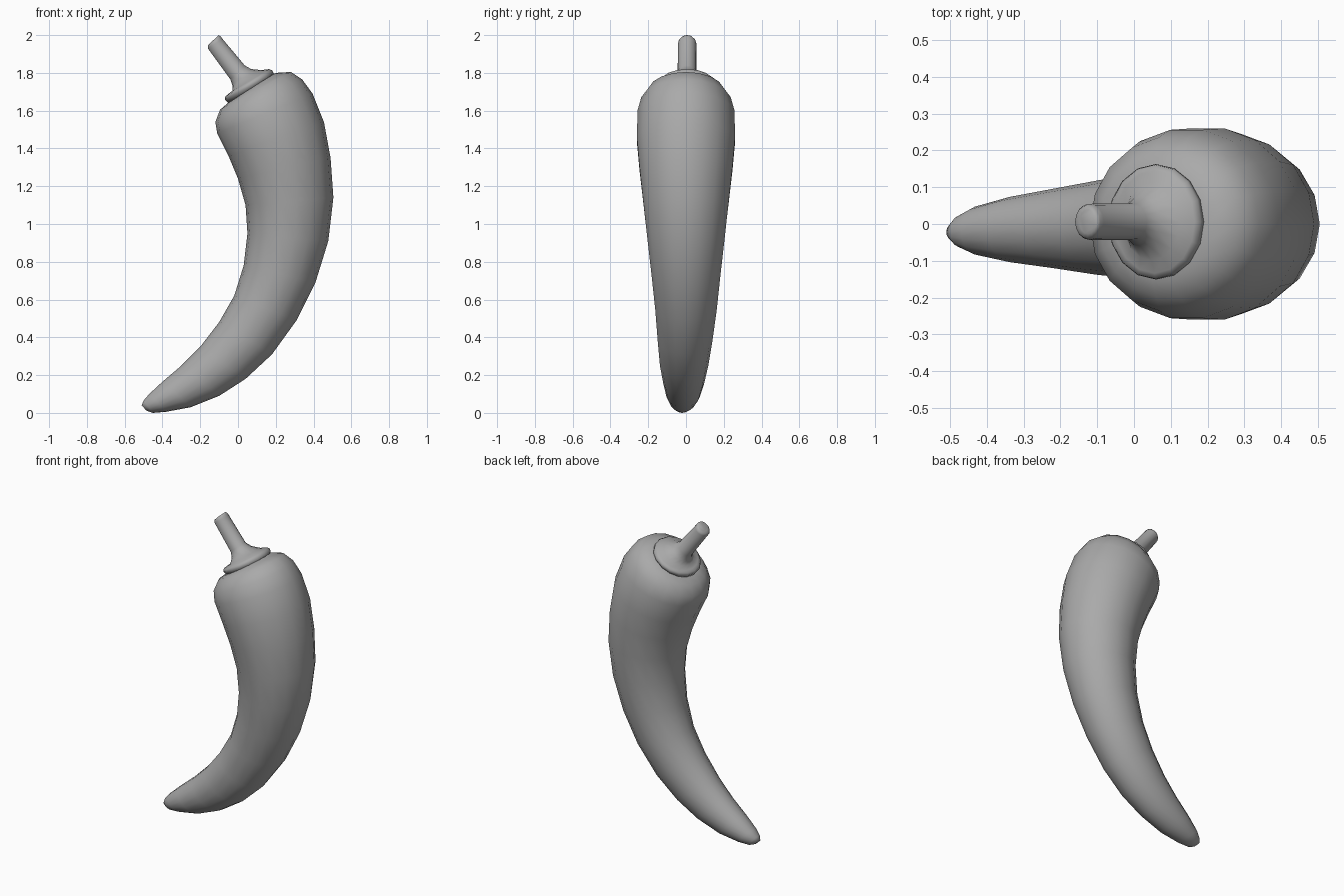
import bpy, bmesh, math
from mathutils import Vector

# Darker grey shared by both parts
grey = bpy.data.materials.new("dark_grey")
grey.diffuse_color = (0.4, 0.4, 0.4, 1)


def sweep(name, stations, sides, angle):
    """Skin elliptical rings; station = left x,z, right x,z, half depth, y centre."""
    bm = bmesh.new()
    rings = []
    for lx, lz, rx, rz, depth, y in stations:
        mid = Vector(((lx + rx) / 2, y, (lz + rz) / 2))
        half = Vector(((rx - lx) / 2, 0, (rz - lz) / 2))
        ring = []
        for i in range(sides):
            t = 2 * math.pi * i / sides
            ring.append(bm.verts.new(mid + half * math.cos(t) + Vector((0, depth * math.sin(t), 0))))
        rings.append(ring)
    for a, b in zip(rings, rings[1:]):
        for i in range(sides):
            j = (i + 1) % sides
            bm.faces.new((a[i], a[j], b[j], b[i]))
    bm.faces.new(rings[0])
    bm.faces.new(rings[-1])
    bmesh.ops.recalc_face_normals(bm, faces=bm.faces[:])
    mesh = bpy.data.meshes.new(name)
    bm.to_mesh(mesh)
    bm.free()
    mesh.materials.append(grey)
    ob = bpy.data.objects.new(name, mesh)
    bpy.context.collection.objects.link(ob)
    bpy.ops.object.select_all(action='DESELECT')
    ob.select_set(True)
    bpy.context.view_layer.objects.active = ob
    bpy.ops.object.shade_smooth_by_angle(angle=math.radians(angle))
    return ob


# Curved, tapering pepper body from shoulder to tip
sweep("pepper_body", [
    (0.00, 1.68, 0.14, 1.77, 0.09, 0),
    (-0.06, 1.635, 0.20, 1.80, 0.15, 0),
    (-0.095, 1.605, 0.28, 1.805, 0.20, 0),
    (-0.12, 1.54, 0.34, 1.765, 0.24, 0),
    (-0.11, 1.48, 0.395, 1.69, 0.26, 0),
    (-0.05, 1.36, 0.455, 1.54, 0.264, 0),
    (0.00, 1.24, 0.49, 1.35, 0.25, 0),
    (0.04, 1.10, 0.505, 1.14, 0.23, 0),
    (0.05, 0.95, 0.478, 0.91, 0.208, 0),
    (0.03, 0.78, 0.41, 0.69, 0.185, 0),
    (-0.02, 0.62, 0.31, 0.49, 0.165, 0),
    (-0.10, 0.48, 0.18, 0.31, 0.147, -0.005),
    (-0.20, 0.35, 0.04, 0.18, 0.13, -0.01),
    (-0.30, 0.25, -0.10, 0.09, 0.11, -0.012),
    (-0.40, 0.165, -0.25, 0.03, 0.09, -0.015),
    (-0.47, 0.10, -0.38, 0.006, 0.066, -0.018),
    (-0.50, 0.065, -0.45, 0.0, 0.042, -0.02),
    (-0.51, 0.04, -0.485, 0.012, 0.02, -0.022),
], 18, 80)

# Cap that flares out of the tilted stem
sweep("cap_and_stem", [
    (-0.05, 1.64, 0.185, 1.775, 0.14, 0.006),
    (-0.07, 1.66, 0.19, 1.795, 0.157, 0.006),
    (-0.067, 1.675, 0.182, 1.813, 0.155, 0.006),
    (-0.053, 1.687, 0.165, 1.82, 0.14, 0.006),
    (-0.03, 1.705, 0.125, 1.815, 0.105, 0.006),
    (-0.03, 1.735, 0.07, 1.82, 0.07, 0.006),
    (-0.04, 1.765, 0.035, 1.84, 0.05, 0.006),
    (-0.16, 1.93, -0.082, 1.98, 0.049, 0.006),
    (-0.16, 1.945, -0.092, 1.993, 0.045, 0.006),
    (-0.148, 1.957, -0.102, 2.0, 0.033, 0.006),
], 16, 80)
